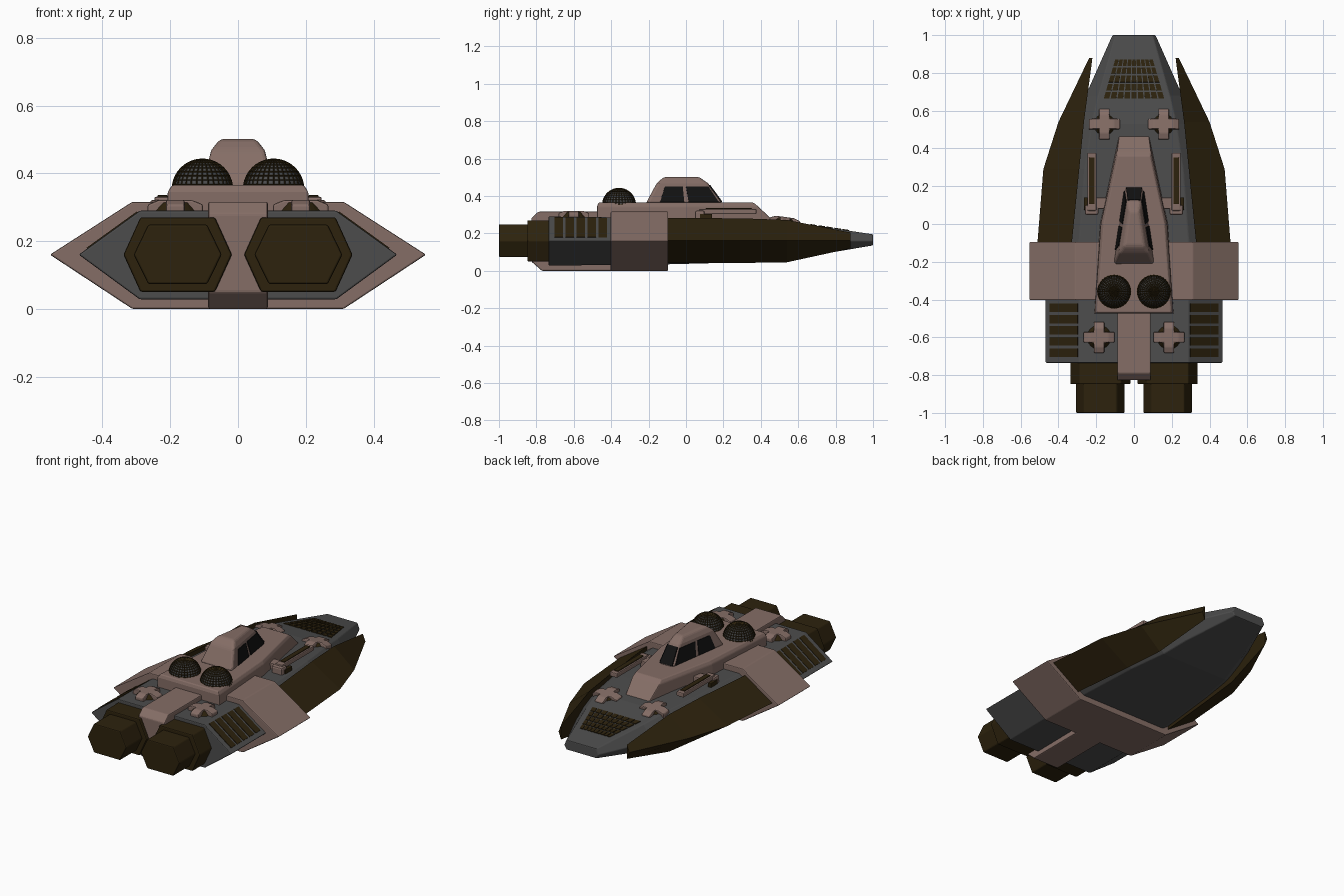
import bpy, bmesh, math
from mathutils import Vector, Matrix

if "Cube" in bpy.data.objects:
    bpy.data.objects.remove(bpy.data.objects["Cube"])


def material(name, rgb):
    m = bpy.data.materials.new(name)
    m.diffuse_color = (*rgb, 1)
    m.use_nodes = True
    m.node_tree.nodes["Principled BSDF"].inputs["Base Color"].default_value = m.diffuse_color
    return m


PINK = material("dusty_pink", (0.235, 0.155, 0.133))
GRAY = material("hull_gray", (0.073, 0.073, 0.073))
BROWN = material("dark_brown", (0.026, 0.016, 0.004))
BLACK = material("window_black", (0.006, 0.006, 0.006))


def finish(name, bm, mat, mirror=False, bevel=0.0, segments=2):
    bmesh.ops.recalc_face_normals(bm, faces=bm.faces)
    me = bpy.data.meshes.new(name)
    bm.to_mesh(me)
    bm.free()
    me.materials.append(mat)
    ob = bpy.data.objects.new(name, me)
    bpy.context.collection.objects.link(ob)
    if bevel:
        b = ob.modifiers.new("bevel", 'BEVEL')
        b.width, b.segments, b.limit_method = bevel, segments, 'ANGLE'
        b.angle_limit = math.radians(20)
    if mirror:
        ob.modifiers.new("mirror", 'MIRROR')
    return ob


def add_loft(bm, rings):
    vs = [[bm.verts.new(p) for p in r] for r in rings]
    n = len(vs[0])
    for a, b in zip(vs, vs[1:]):
        for i in range(n):
            bm.faces.new((a[i], a[(i + 1) % n], b[(i + 1) % n], b[i]))
    bm.faces.new(vs[0])
    bm.faces.new(vs[-1])


def loft(name, rings, mat, mirror=False, bevel=0.0, segments=2):
    bm = bmesh.new()
    add_loft(bm, rings)
    return finish(name, bm, mat, mirror, bevel, segments)


def box(name, x0, x1, y0, y1, z0, z1, mat, mirror=False, bevel=0.006):
    return loft(name, [[(x0, y0, z), (x1, y0, z), (x1, y1, z), (x0, y1, z)] for z in (z0, z1)],
                mat, mirror, bevel)


def hexa(y, wmid, wflat, ztop, zbot, zmid=0.16, cx=0.0):
    return [(cx + wmid, y, zmid), (cx + wflat, y, ztop), (cx - wflat, y, ztop),
            (cx - wmid, y, zmid), (cx - wflat, y, zbot), (cx + wflat, y, zbot)]


def patches(name, quad, cells, mat, mirror=False, t=0.004):
    """Thin plates on a quad a,b,c,d; each cell is (u0,u1,v0,v1)."""
    a, b, c, d = map(Vector, quad)
    n = (b - a).cross(d - a).normalized() * t

    def at(u, v):
        return a.lerp(b, u).lerp(d.lerp(c, u), v)
    bm = bmesh.new()
    for u0, u1, v0, v1 in cells:
        ps = [at(u0, v0), at(u1, v0), at(u1, v1), at(u0, v1)]
        add_loft(bm, [[p - n for p in ps], [p + n for p in ps]])
    return finish(name, bm, mat, mirror)


# Main hull, tapering to a blunt nose
loft("main_hull", [hexa(*s) for s in (
    (-0.735, 0.47, 0.29, 0.29, 0.028),
    (-0.10, 0.47, 0.29, 0.283, 0.035),
    (0.29, 0.42, 0.26, 0.278, 0.045),
    (0.53, 0.335, 0.225, 0.268, 0.05),
    (0.68, 0.258, 0.19, 0.244, 0.082),
    (1.0, 0.115, 0.10, 0.195, 0.136))], GRAY, bevel=0.005)

# Wide armour band around the middle
loft("armour_band", [hexa(y, 0.555, 0.312, 0.316, 0.0) for y in (-0.403, -0.095)], PINK, bevel=0.005)

# Dark side blades wrapping the hull edge
blade = []
for y, outer, inner, zt, zb in ((-0.11, 0.512, 0.33, 0.282, 0.042), (0.29, 0.48, 0.29, 0.281, 0.042),
                                (0.54, 0.40, 0.265, 0.272, 0.046), (0.88, 0.237, 0.22, 0.205, 0.12)):
    blade.append([(inner, y, zt), (outer, y, 0.163), (inner, y, zb)])
loft("side_blade", blade, BROWN, mirror=True)

# Rear spine between the engines
prof = [(-0.39, 0.316), (-0.79, 0.316), (-0.827, 0.28), (-0.827, 0.05), (-0.77, 0.0), (-0.39, 0.0)]
loft("rear_spine", [[(x, y, z) for y, z in prof] for x in (-0.088, 0.088)], PINK, bevel=0.006)

# Hexagonal engines
loft("engine_cowl", [hexa(y, 0.16, 0.11, 0.27, 0.05, cx=0.178) for y in (-0.848, -0.72)],
     BROWN, True, 0.006)
loft("engine_nozzle", [hexa(y, 0.13, 0.087, 0.249, 0.073, cx=0.178) for y in (-1.0, -0.84)],
     BROWN, True, 0.006)

# Raised deck
def deck_ring(z, wr, wm, wf, y0, y1):
    return [(wr, y0, z), (wm, 0, z), (wf, y1, z), (-wf, y1, z), (-wm, 0, z), (-wr, y0, z)]


loft("raised_deck", [deck_ring(0.26, 0.21, 0.18, 0.078, -0.475, 0.475),
                     deck_ring(0.345, 0.208, 0.175, 0.09, -0.475, 0.385),
                     deck_ring(0.365, 0.195, 0.162, 0.085, -0.468, 0.36)], PINK, bevel=0.005)

# Cabin with rounded roof
def cabin_ring(z, wr, wf, y0, y1):
    return [(wr, y0, z), (wf, y1, z), (-wf, y1, z), (-wr, y0, z)]


base = cabin_ring(0.36, 0.11, 0.048, -0.215, 0.197)
shoulder = cabin_ring(0.468, 0.082, 0.036, -0.157, 0.118)
roof = cabin_ring(0.502, 0.055, 0.028, -0.118, 0.07)
loft("cabin", [base, shoulder, roof], PINK, bevel=0.014, segments=3)
patches("side_windows", (base[0], base[1], shoulder[1], shoulder[0]),
        [(0.18, 0.50, 0.08, 0.84), (0.56, 0.96, 0.08, 0.84)], BLACK, mirror=True)
patches("windscreen", (base[1], base[2], shoulder[2], shoulder[1]),
        [(0.06, 0.94, 0.08, 0.9)], BLACK)

# Twin lattice domes
def dome(name, r, mat):
    bm = bmesh.new()
    bmesh.ops.create_uvsphere(bm, u_segments=32, v_segments=20, radius=r,
                              matrix=Matrix.Translation((0.105, -0.358, 0.353)))
    bmesh.ops.delete(bm, geom=[v for v in bm.verts if v.co.z < 0.352], context='VERTS')
    return finish(name, bm, mat)


core = dome("dome_core", 0.087, GRAY)
lattice = dome("dome_lattice", 0.0885, BROWN)
w = lattice.modifiers.new("wire", 'WIREFRAME')
w.thickness = 0.0045
for ob in (core, lattice):
    ob.modifiers.new("mirror", 'MIRROR')

# Thruster pods: dark disc under a low cross with drooping arms, tilted to the hull
arm = [(-0.082, -0.02), (-0.082, 0.018), (-0.05, 0.031), (0.05, 0.031), (0.082, 0.018), (0.082, -0.02)]
for label, x, y, z, tilt in (("front", 0.157, 0.527, 0.257, -8), ("rear", 0.185, -0.60, 0.29, 0)):
    place = Matrix.Translation((x, y, z)) @ Matrix.Rotation(math.radians(tilt), 4, 'X')
    bm = bmesh.new()
    bmesh.ops.create_cone(bm, cap_ends=True, segments=24, radius1=0.076, radius2=0.045, depth=0.042,
                          matrix=place @ Matrix.Translation((0, 0, 0.003)))
    finish(label + "_thruster_disc", bm, BROWN, True)
    for way, turn in (("long", 0), ("wide", 90)):
        m = place @ Matrix.Rotation(math.radians(turn), 4, 'Z')
        loft(f"{label}_cross_{way}", [[m @ Vector((s, a, h)) for a, h in arm] for s in (-0.028, 0.028)],
             PINK, True, 0.006)

# Side guns on arms beside the deck
box("gun_body", 0.199, 0.247, 0.07, 0.377, 0.303, 0.331, PINK, True, 0.006)
box("gun_inlay", 0.208, 0.238, 0.105, 0.352, 0.32, 0.336, BROWN, True, 0.003)
box("gun_mount", 0.188, 0.26, 0.048, 0.10, 0.27, 0.322, PINK, True, 0.01)
box("gun_arm", 0.14, 0.21, 0.08, 0.14, 0.28, 0.318, PINK, True, 0.005)
box("gun_side_plate", 0.245, 0.266, 0.075, 0.14, 0.27, 0.305, BROWN, True, 0.003)

# Slatted vents on the sloping rear sides
step = 1 / 5
patches("rear_vent", ((0.297, -0.71, 0.285), (0.445, -0.71, 0.178), (0.445, -0.415, 0.177), (0.297, -0.415, 0.281)),
        [(0, 1, (i + 0.12) * step, (i + 0.88) * step) for i in range(5)], BROWN, True, t=0.003)

# Nose grille
patches("nose_grille", ((-0.165, 0.66, 0.2472), (0.165, 0.66, 0.2472), (0.10, 0.875, 0.2142), (-0.10, 0.875, 0.2142)),
        [((i + 0.1) / 9, (i + 0.9) / 9, (j + 0.1) / 5, (j + 0.9) / 5)
         for i in range(9) for j in range(5)], BROWN, t=0.004)
